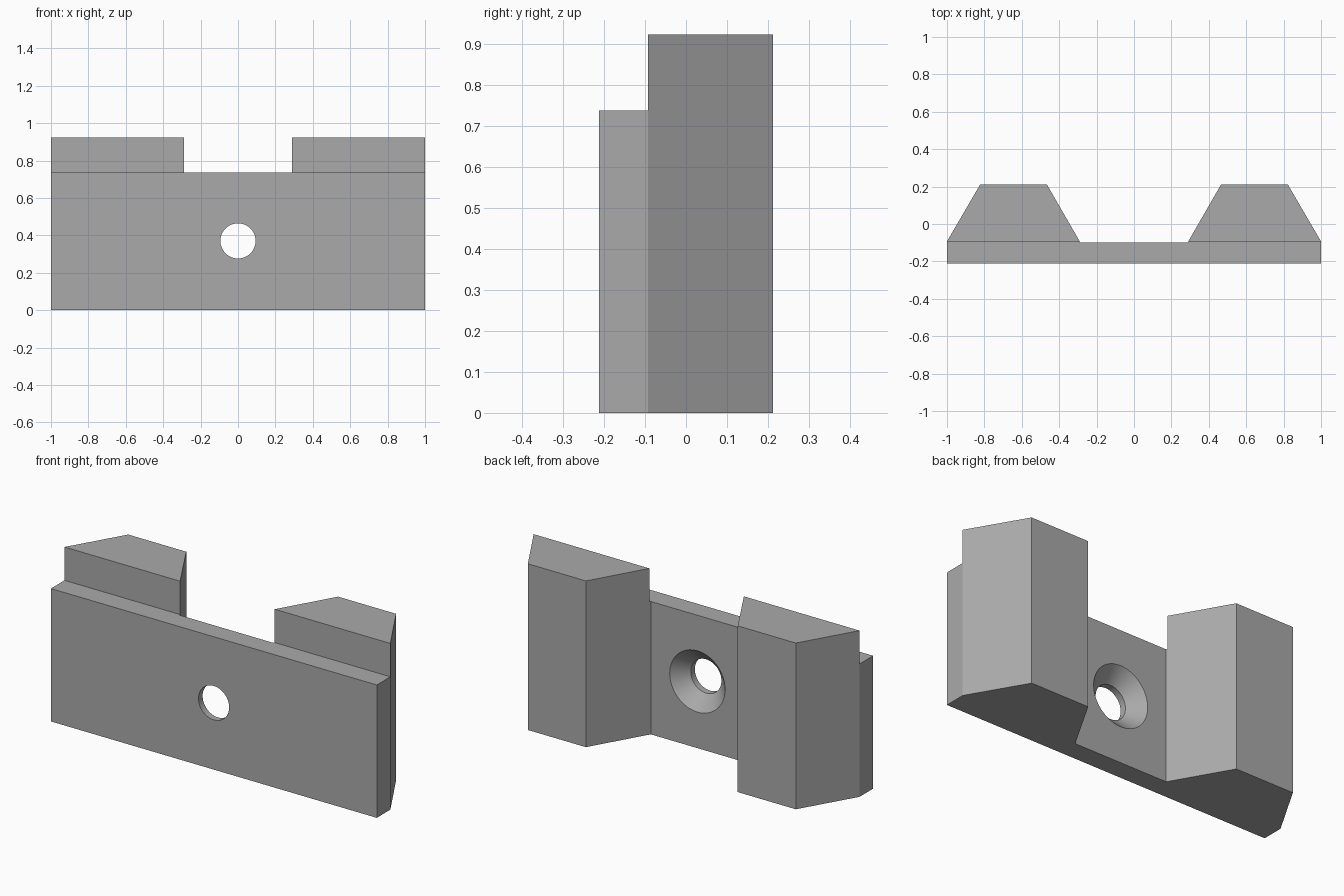
import bpy, bmesh, math
from mathutils import Matrix, Vector

cube = bpy.data.objects.get("Cube")
if cube:
    bpy.data.objects.remove(cube, do_unlink=True)

WIDTH, HEIGHT, DEPTH = 2.0, 0.922, 0.424
LEDGE_Z, LEDGE_Y = 0.737, -0.093
HOLE_Z, HOLE_R, SINK_R = 0.37, 0.094, 0.17
FRONT, BACK, WEB_Y = -DEPTH / 2, DEPTH / 2, -0.1

# Material
grey = bpy.data.materials.new("plain grey")
grey.use_nodes = True
colour = (0.4, 0.4, 0.4, 1)
grey.diffuse_color = colour
grey.node_tree.nodes["Principled BSDF"].inputs["Base Color"].default_value = colour


def make_object(name, bm):
    bmesh.ops.recalc_face_normals(bm, faces=bm.faces)
    mesh = bpy.data.meshes.new(name)
    bm.to_mesh(mesh)
    bm.free()
    mesh.materials.append(grey)
    obj = bpy.data.objects.new(name, mesh)
    bpy.context.collection.objects.link(obj)
    return obj


def prism(name, outline, height):
    bm = bmesh.new()
    face = bm.faces.new([bm.verts.new((x, y, 0)) for x, y in outline])
    result = bmesh.ops.extrude_face_region(bm, geom=[face])
    top = [v for v in result["geom"] if isinstance(v, bmesh.types.BMVert)]
    bmesh.ops.translate(bm, verts=top, vec=(0, 0, height))
    return make_object(name, bm)


def cut(target, cutter):
    cutter.hide_render = True
    mod = target.modifiers.new("cut", 'BOOLEAN')
    mod.operation = 'DIFFERENCE'
    mod.solver = 'EXACT'
    mod.object = cutter
    bpy.context.view_layer.objects.active = target
    bpy.ops.object.modifier_apply(modifier=mod.name)
    bpy.data.objects.remove(cutter, do_unlink=True)


# Bracket: plan outline with two dovetail blocks behind a plate
half = [(1, FRONT), (1, LEDGE_Y), (0.822, BACK), (0.466, BACK), (0.286, WEB_Y)]
outline = half + [(-x, y) for x, y in reversed(half)]
bracket = prism("bracket", outline, HEIGHT)

# Step along the top front edge, leaving the blocks standing taller
step = prism("step_cutter", [(-1.2, -1), (1.2, -1), (1.2, LEDGE_Y), (-1.2, LEDGE_Y)], 1)
step.data.transform(Matrix.Translation((0, 0, LEDGE_Z)))
cut(bracket, step)

# Screw hole, countersunk from the back
bm = bmesh.new()
neck_y = WEB_Y - (SINK_R - HOLE_R)
profile = [(0, -0.4), (HOLE_R, -0.4), (HOLE_R, neck_y), (SINK_R, WEB_Y), (SINK_R, 0), (0, 0)]
verts = [bm.verts.new((r, y, HOLE_Z)) for r, y in profile]
edges = [bm.edges.new(pair) for pair in zip(verts, verts[1:])]
bmesh.ops.spin(bm, geom=verts + edges, cent=Vector((0, 0, HOLE_Z)), axis=(0, 1, 0),
               angle=math.tau, steps=64)
bmesh.ops.remove_doubles(bm, verts=bm.verts, dist=0.0001)
cut(bracket, make_object("hole_cutter", bm))

# Smooth the hole, keep the block edges sharp
bpy.ops.object.select_all(action='DESELECT')
bracket.select_set(True)
bpy.context.view_layer.objects.active = bracket
bpy.ops.object.shade_smooth_by_angle(angle=math.radians(25))
